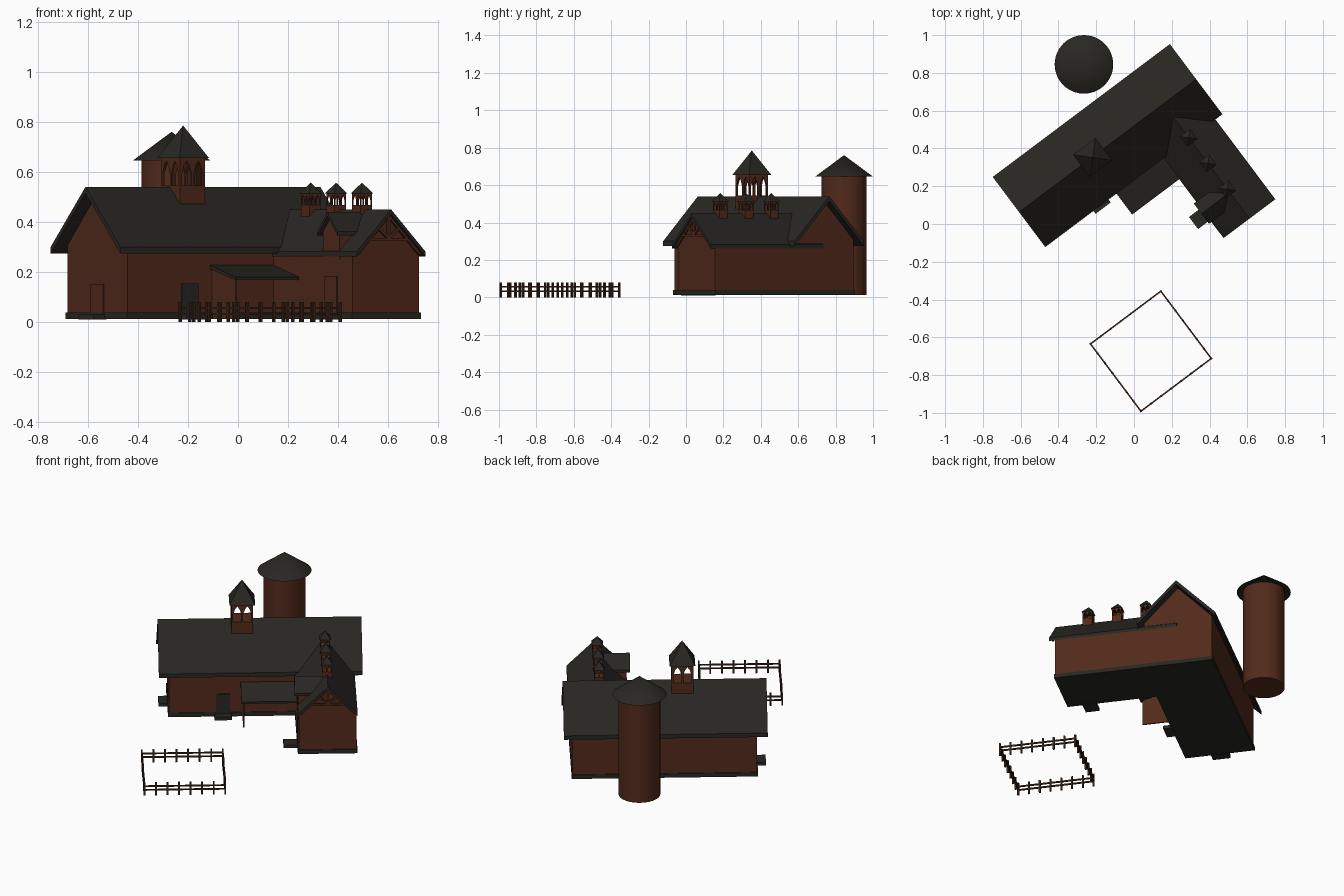
import bpy, bmesh, math
from mathutils import Matrix, Vector

if "Cube" in bpy.data.objects:
    bpy.data.objects.remove(bpy.data.objects["Cube"])

# The farm is laid out on local axes (u along the barn, v across it), then turned
TURN = Matrix.Rotation(math.atan2(0.6, 0.8), 4, 'Z')


def material(name, rgb):
    m = bpy.data.materials.new(name)
    m.diffuse_color = (*rgb, 1)
    m.use_nodes = True
    m.node_tree.nodes["Principled BSDF"].inputs["Base Color"].default_value = m.diffuse_color
    return m


WALL = material("red_boards", (0.085, 0.023, 0.011))
ROOF = material("dark_shingles", (0.022, 0.020, 0.016))
WOOD = material("fence_timber", (0.045, 0.018, 0.010))


def finish(name, bm, mat):
    bmesh.ops.recalc_face_normals(bm, faces=bm.faces)
    me = bpy.data.meshes.new(name)
    bm.to_mesh(me)
    bm.free()
    me.materials.append(mat)
    ob = bpy.data.objects.new(name, me)
    ob.matrix_world = TURN
    bpy.context.collection.objects.link(ob)
    return ob


def prism(name, pts, axis, a, b, mat):
    """Extrude a (horizontal, z) profile along u or v; a (u, v) outline along z."""
    place = {'u': lambda p, t: (t, p[0], p[1]),
             'v': lambda p, t: (p[0], t, p[1]),
             'z': lambda p, t: (p[0], p[1], t)}[axis]
    bm = bmesh.new()
    f = bm.faces.new([bm.verts.new(place(p, a)) for p in pts])
    r = bmesh.ops.extrude_face_region(bm, geom=[f])
    d = Vector(place((0, 0), b - a))
    bmesh.ops.translate(bm, vec=d, verts=[g for g in r['geom'] if isinstance(g, bmesh.types.BMVert)])
    return finish(name, bm, mat)


def box(name, u0, u1, v0, v1, z0, z1, mat):
    return prism(name, [(u0, v0), (u1, v0), (u1, v1), (u0, v1)], 'z', z0, z1, mat)


def cone(name, u, v, z0, z1, r0, r1, n, mat, spin=0):
    bm = bmesh.new()
    bmesh.ops.create_cone(bm, cap_ends=True, segments=n, radius1=r0, radius2=r1, depth=z1 - z0,
                          matrix=Matrix.Translation((u, v, (z0 + z1) / 2)) @ Matrix.Rotation(spin, 4, 'Z'))
    bmesh.ops.remove_doubles(bm, verts=bm.verts, dist=1e-5)
    return finish(name, bm, mat)


def gable(c, half, base, eave, top):
    return [(c - half, base), (c + half, base), (c + half, eave), (c, top), (c - half, eave)]


def chevron(c, half, eave, top, t):
    return [(c - half, eave), (c, top), (c + half, eave),
            (c + half, eave - t), (c, top - t), (c - half, eave - t)]


def beam(name, p, q, w, mat):
    """Square bar between two points."""
    p, q = Vector(p), Vector(q)
    bm = bmesh.new()
    bmesh.ops.create_cube(bm, size=1)
    rot = (q - p).to_track_quat('Z', 'Y').to_matrix().to_4x4()
    bm.transform(Matrix.Translation((p + q) / 2) @ rot @ Matrix.Diagonal((w, w, (q - p).length, 1)))
    return finish(name, bm, mat)


# Main barn
box("main_foundation", -0.395, 0.677, 0.211, 0.621, 0.013, 0.038, ROOF)
prism("main_walls", gable(0.416, 0.2, 0.03, 0.305, 0.518), 'u', -0.389, 0.672, WALL)
prism("main_roof", chevron(0.416, 0.232, 0.30, 0.54, 0.025), 'u', -0.449, 0.723, ROOF)

# Wing
box("wing_foundation", 0.334, 0.677, -0.314, 0.25, 0.013, 0.038, ROOF)
prism("wing_walls", gable(0.506, 0.166, 0.03, 0.272, 0.435), 'v', -0.309, 0.36, WALL)
prism("wing_roof", chevron(0.506, 0.171, 0.282, 0.45, 0.02), 'v', -0.344, 0.41, ROOF)

# Open timber truss under the wing's front gable
V = -0.326
for a, b in [((0.40, 0.33), (0.612, 0.33)), ((0.506, 0.33), (0.506, 0.43)),
             ((0.506, 0.335), (0.45, 0.38)), ((0.506, 0.335), (0.562, 0.38)),
             ((0.352, 0.272), (0.506, 0.425)), ((0.66, 0.272), (0.506, 0.425))]:
    beam("gable_truss", (a[0], V, a[1]), (b[0], V, b[1]), 0.011, WALL)

# Cross gable on the wing's inner slope
prism("dormer_walls", gable(-0.17, 0.055, 0.25, 0.36, 0.425), 'u', 0.338, 0.49, WALL)
prism("dormer_roof", chevron(-0.17, 0.067, 0.362, 0.44, 0.016), 'u', 0.318, 0.506, ROOF)

# Lean-to porch with one side wall
prism("porch_roof", [(0.046, 0.18), (0.225, 0.23), (0.225, 0.215), (0.046, 0.168)], 'u', 0.022, 0.345, ROOF)
prism("porch_side_wall", [(0.06, 0.013), (0.22, 0.013), (0.22, 0.216), (0.06, 0.174)], 'u', 0.032, 0.040, WALL)

# Doors and their steps
box("main_door", -0.12, -0.04, 0.211, 0.22, 0.03, 0.155, ROOF)
box("main_step", -0.13, -0.03, 0.165, 0.22, 0.010, 0.03, ROOF)
box("gable_door", -0.394, -0.385, 0.373, 0.457, 0.03, 0.152, WALL)
box("gable_step", -0.445, -0.385, 0.363, 0.467, 0.010, 0.03, ROOF)
box("wing_door", 0.335, 0.345, -0.21, -0.13, 0.03, 0.185, WALL)
box("wing_step", 0.255, 0.345, -0.225, -0.145, 0.010, 0.03, ROOF)


def cupola(name, u, v, h, zb, zs, zt, apex, rh):
    """Square lantern: solid base, two pointed arches per side, pyramid roof."""
    box(name + "_base", u - h, u + h, v - h, v + h, zb, zs, WALL)
    p, w, t = h * 0.16, h * 0.7, h * 0.14
    zspring, zpeak = zs + (zt - zs) * 0.45, zt - (zt - zs) * 0.1

    def arcade(c):
        pts = [(c - h, zs), (c - h, zt), (c + h, zt), (c + h, zs)]
        for m in (c + h * 0.46, c - h * 0.46):
            a = h * 0.37
            pts += [(m + a, zs), (m + a, zspring), (m + a * 0.6, (zspring + zpeak) / 2 + 0.1 * (zpeak - zspring)),
                    (m, zpeak), (m - a * 0.6, (zspring + zpeak) / 2 + 0.1 * (zpeak - zspring)),
                    (m - a, zspring), (m - a, zs)]
        return pts
    for s in (-1, 1):
        prism(name + "_arches", arcade(u), 'v', v + s * h, v + s * (h - t), WALL)
        prism(name + "_arches", arcade(v), 'u', u + s * h, u + s * (h - t), WALL)
    cone(name + "_roof", u, v, zt, apex, rh * math.sqrt(2), 0, 4, ROOF, math.pi / 4)


cupola("main_cupola", 0.036, 0.413, 0.0625, 0.445, 0.545, 0.655, 0.785, 0.074)
for v in (0.191, 0.022, -0.150):
    cupola("wing_cupola", 0.506, v, 0.028, 0.42, 0.468, 0.513, 0.557, 0.033)

# Silo
su, sv = 0.8 * -0.265 + 0.6 * 0.845, 0.6 * 0.265 + 0.8 * 0.845
silo = [cone("silo_body", su, sv, 0.012, 0.65, 0.12, 0.12, 48, WALL),
        cone("silo_roof", su, sv, 0.645, 0.76, 0.155, 0, 48, ROOF)]
for ob in silo:
    bpy.ops.object.select_all(action='DESELECT')
    bpy.context.view_layer.objects.active = ob
    ob.select_set(True)
    bpy.ops.object.shade_smooth_by_angle(angle=math.radians(35))

# Paddock fence: two rails and evenly spaced posts on each side
corners = [Vector(c) for c in [(-0.565, -0.815), (-0.10, -0.815), (-0.10, -0.37), (-0.565, -0.37)]]
N = 7
for i, a in enumerate(corners):
    b = corners[(i + 1) % 4]
    for z in (0.033, 0.056):
        beam("fence_rail", (*a, z), (*b, z), 0.008, WOOD)
    for k in range(N):
        p = a.lerp(b, k / N)
        box("fence_post", p.x - 0.005, p.x + 0.005, p.y - 0.005, p.y + 0.005, 0, 0.08, WOOD)
